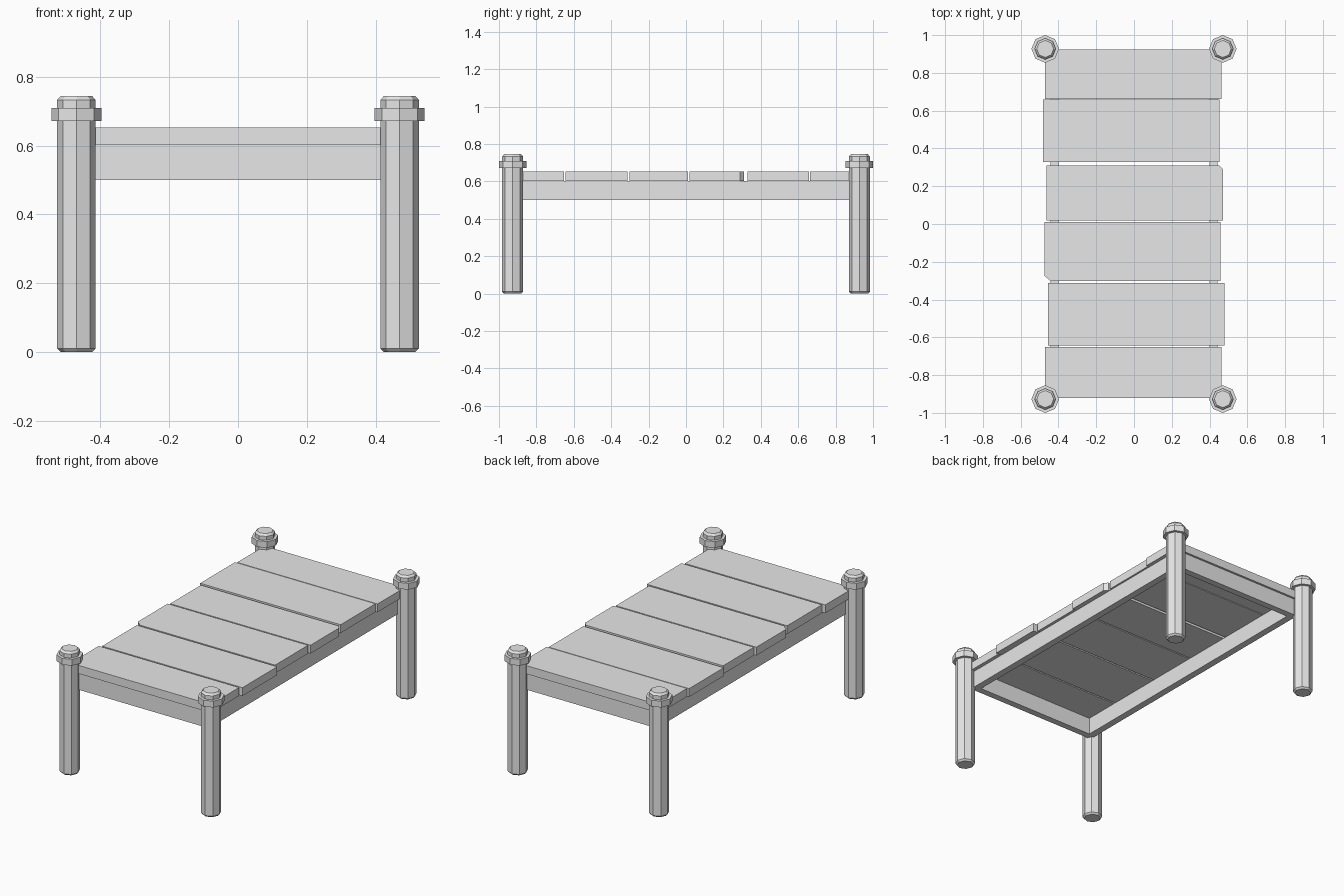
import bpy, bmesh, math

cube = bpy.data.objects.get("Cube")
if cube:
    bpy.data.objects.remove(cube, do_unlink=True)

grey = bpy.data.materials.new("plain_grey")
grey.use_nodes = True
grey.diffuse_color = (0.8, 0.8, 0.8, 1)
grey.node_tree.nodes["Principled BSDF"].inputs["Base Color"].default_value = (0.8, 0.8, 0.8, 1)


def finish(name, bm):
    bmesh.ops.recalc_face_normals(bm, faces=bm.faces)
    mesh = bpy.data.meshes.new(name)
    bm.to_mesh(mesh)
    bm.free()
    mesh.materials.append(grey)
    obj = bpy.data.objects.new(name, mesh)
    bpy.context.collection.objects.link(obj)
    return obj


def slab(name, outline, z0, z1):
    """Extrude a flat outline between two heights."""
    bm = bmesh.new()
    base = bm.faces.new([bm.verts.new((x, y, z0)) for x, y in outline])
    top = bmesh.ops.extrude_face_region(bm, geom=[base], use_keep_orig=True)
    verts = [v for v in top["geom"] if isinstance(v, bmesh.types.BMVert)]
    bmesh.ops.translate(bm, verts=verts, vec=(0, 0, z1 - z0))
    return finish(name, bm)


def rect(x0, x1, y0, y1):
    return [(x0, y0), (x1, y0), (x1, y1), (x0, y1)]


def turned(name, profile, cx, cy, sides=8):
    """Eight-sided stack of rings from (radius, height) pairs."""
    bm = bmesh.new()
    rings = []
    for r, z in profile:
        angles = [2 * math.pi * i / sides for i in range(sides)]
        rings.append([bm.verts.new((cx + r * math.cos(a), cy + r * math.sin(a), z))
                      for a in angles])
    for lo, hi in zip(rings, rings[1:]):
        for i in range(sides):
            j = (i + 1) % sides
            bm.faces.new((lo[i], lo[j], hi[j], hi[i]))
    bm.faces.new(rings[0])
    bm.faces.new(rings[-1])
    return finish(name, bm)


# Corner posts with collars
POST_X, POST_Y = 0.47, 0.927
for sx, side in ((1, "left"), (-1, "right")):
    for sy, end in ((-1, "front"), (1, "back")):
        x, y = sx * POST_X, sy * POST_Y
        turned(f"{end}_{side}_post",
               [(0.046, 0), (0.056, 0.01), (0.056, 0.733), (0.045, 0.745)], x, y)
        turned(f"{end}_{side}_collar", [(0.073, 0.672), (0.073, 0.71)], x, y)

# Frame rails under the planks
for s, side in ((1, "left"), (-1, "right")):
    xs = sorted((s * 0.4, s * 0.442))
    slab(f"{side}_rail", rect(*xs, -0.9, 0.9), 0.5, 0.602)
for s, end in ((-1, "front"), (1, "back")):
    ys = sorted((s * 0.87, s * 0.91))
    slab(f"{end}_rail", rect(-0.44, 0.44, *ys), 0.5, 0.602)

# Deck planks, back to front: centre x, near y, far y
planks = [(-0.003, 0.663, 0.923), (-0.014, 0.328, 0.658), (0.003, 0.018, 0.31),
          (-0.008, -0.303, 0.01), (0.013, -0.643, -0.313), (-0.003, -0.92, -0.652)]
for n, (cx, y0, y1) in enumerate(planks, 1):
    outline = rect(cx - 0.467, cx + 0.467, y0, y1)
    # Two planks have a chipped corner
    if n == 3:
        x, y = outline[2]
        outline[2:3] = [(x, y - 0.02), (x - 0.02, y)]
    elif n == 4:
        x, y = outline[0]
        outline[0:1] = [(x, y + 0.03), (x + 0.035, y)]
    slab(f"plank_{n}", outline, 0.602, 0.652)
